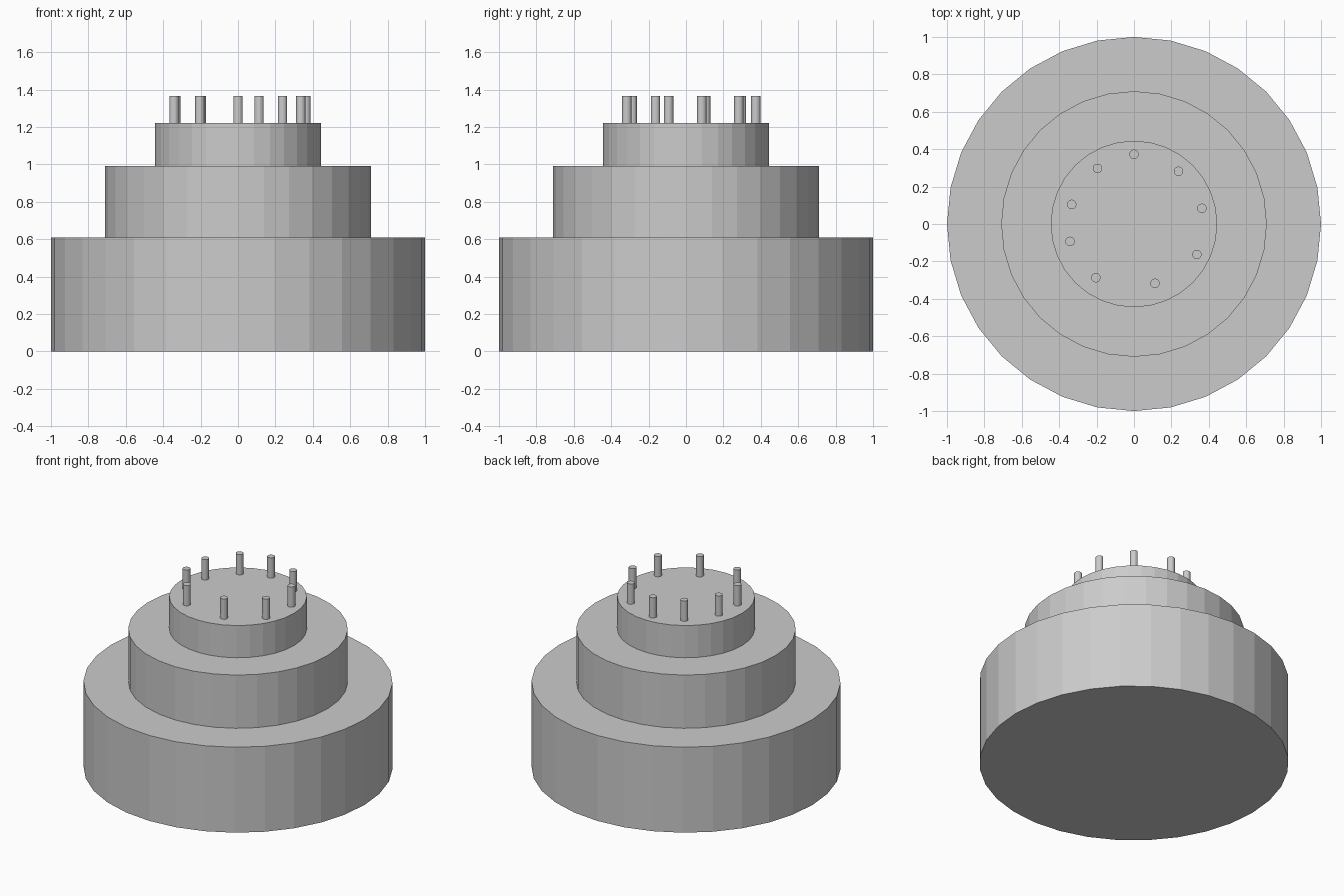
import bpy

cube = bpy.data.objects.get("Cube")
if cube:
    bpy.data.objects.remove(cube, do_unlink=True)

grey = bpy.data.materials.new("plain_grey")
grey.use_nodes = True
GREY = (0.6, 0.6, 0.6, 1)
grey.diffuse_color = GREY
grey.node_tree.nodes["Principled BSDF"].inputs["Base Color"].default_value = GREY


def cylinder(name, radius, bottom, top, x=0, y=0):
    """Flat-sided upright cylinder between two heights."""
    bpy.ops.mesh.primitive_cylinder_add(
        vertices=32, radius=radius, depth=top - bottom,
        location=(x, y, (bottom + top) / 2))
    part = bpy.context.object
    part.name = name
    part.data.materials.append(grey)
    return part


# Three stacked cake tiers
cylinder("bottom_tier", 1.0, 0, 0.61)
cylinder("middle_tier", 0.71, 0.61, 0.99)
cylinder("top_tier", 0.445, 0.99, 1.22)

# Unevenly spaced ring of candles
spots = [(0, 0.373), (0.238, 0.282), (0.363, 0.084),
         (0.336, -0.163), (0.112, -0.317), (-0.204, -0.287),
         (-0.342, -0.093), (-0.333, 0.105), (-0.195, 0.297)]
for i, (x, y) in enumerate(spots, 1):
    cylinder(f"candle_{i}", 0.025, 1.22, 1.365, x, y)
